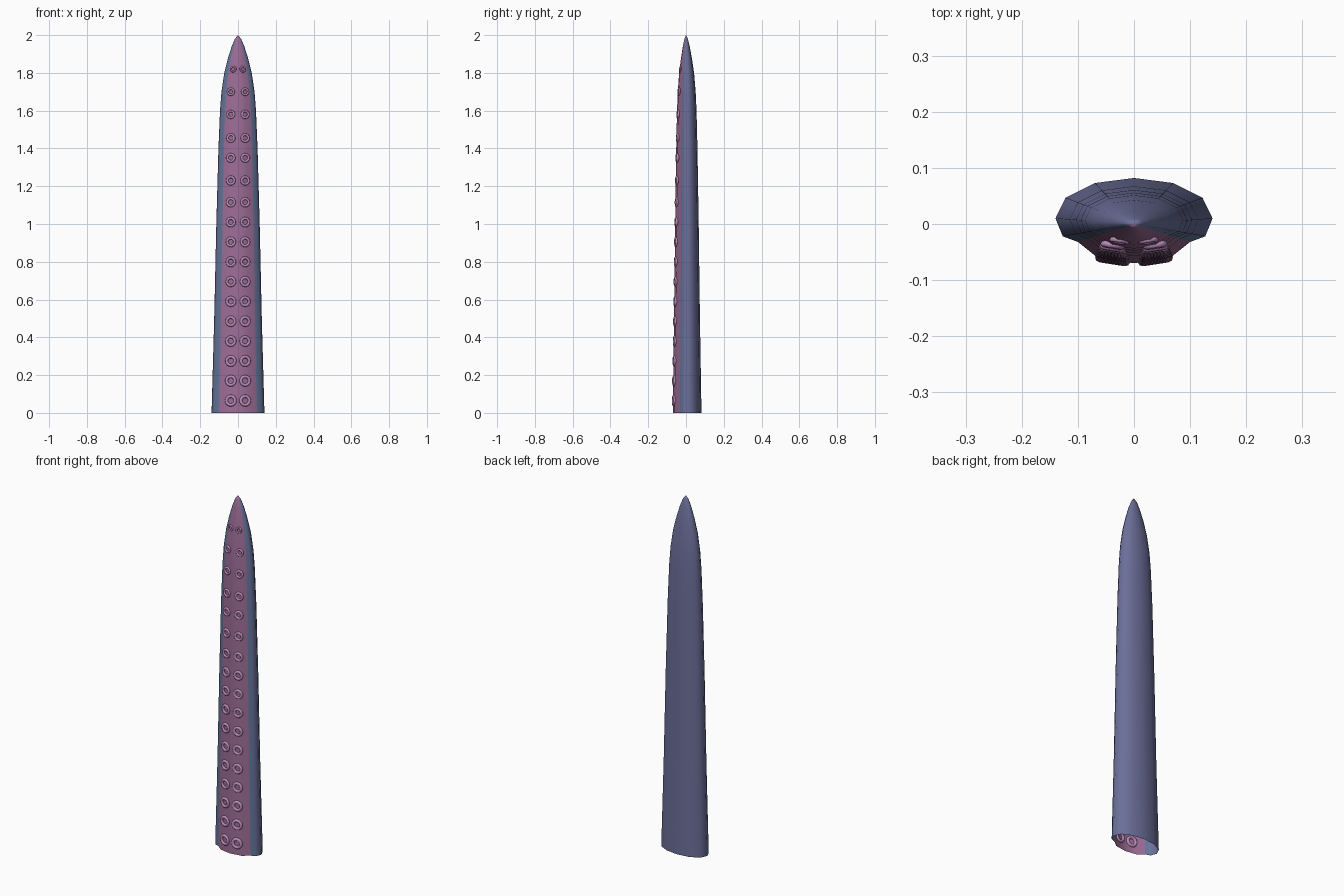
import bpy, bmesh, math
from mathutils import Vector, Matrix

if "Cube" in bpy.data.objects:
    bpy.data.objects.remove(bpy.data.objects["Cube"])


def material(name, rgb):
    m = bpy.data.materials.new(name)
    m.diffuse_color = (*rgb, 1)
    m.use_nodes = True
    m.node_tree.nodes["Principled BSDF"].inputs["Base Color"].default_value = m.diffuse_color
    return m


SKIN = material("slate blue skin", (0.148, 0.160, 0.320))
EDGE = material("steel blue edge", (0.125, 0.185, 0.330))
UNDER = material("mauve underside", (0.340, 0.155, 0.310))
SUCKER = material("pale mauve sucker", (0.500, 0.270, 0.500))

# Half cross-section at the base, front centre to back centre
HALF = [(0, -.070), (.065, -.060), (.100, -.032), (.127, -.022), (.140, .010),
        (.122, .047), (.070, .073), (0, .082)]
SECTION = HALF + [(-x, y) for x, y in HALF[-2:0:-1]]
# Height and scale of each ring
RINGS = [(0, 1), (.5, .9), (1.0, .82), (1.4, .74), (1.6, .68), (1.7, .625),
         (1.8, .52), (1.88, .375), (1.94, .24), (1.98, .12)]


def scale_at(z):
    for (z0, s0), (z1, s1) in zip(RINGS, RINGS[1:]):
        if z <= z1:
            return s0 + (s1 - s0) * (z - z0) / (z1 - z0)
    return RINGS[-1][1]


def finish(bm, name, mats, angle):
    me = bpy.data.meshes.new(name)
    bm.to_mesh(me)
    bm.free()
    ob = bpy.data.objects.new(name, me)
    bpy.context.collection.objects.link(ob)
    for m in mats:
        me.materials.append(m)
    bpy.ops.object.select_all(action='DESELECT')
    ob.select_set(True)
    bpy.context.view_layer.objects.active = ob
    bpy.ops.object.shade_smooth_by_angle(angle=math.radians(angle))
    return ob


# Tapered tentacle, open at the bottom
bm = bmesh.new()
rings = [[bm.verts.new((x * s, y * s, z)) for x, y in SECTION] for z, s in RINGS]
tip = bm.verts.new((0, 0, 2))
n = len(SECTION)
for i in range(n):
    j = (i + 1) % n
    side = min(i, n - 1 - i)          # strip number counted from the front centre
    slot = 2 if side < 2 else 1 if side == 2 else 0
    for a, b in zip(rings, rings[1:]):
        bm.faces.new((a[i], a[j], b[j], b[i])).material_index = slot
    bm.faces.new((rings[-1][i], rings[-1][j], tip)).material_index = slot
finish(bm, "tentacle", [SKIN, EDGE, UNDER], 60)

# Two columns of ring-shaped suckers
bm = bmesh.new()
ROWS = [.065, .17, .275, .38, .485, .59, .695, .80, .905, 1.01, 1.115, 1.23,
        1.35, 1.455, 1.58, 1.70, 1.82]
SEG, TUBE = 16, 8


def sucker(x, z):
    s = scale_at(z)
    slope = .010 / .065
    lean = (scale_at(z + .03) - scale_at(z - .03)) / .06 * .065
    centre = Vector((x, -.070 * s + slope * abs(x), z))
    normal = Vector((slope * math.copysign(1, x), -1, -lean * -1 * -1 + 0)).normalized()
    normal.z = abs(normal.z)
    normal.normalize()
    rot = normal.to_track_quat('Z', 'Y').to_matrix().to_4x4()
    mat = Matrix.Translation(centre) @ rot
    major, minor = .0235 * s ** .8, .0085 * s ** .8
    grid = []
    for i in range(SEG):
        a = math.tau * i / SEG
        loop = []
        for k in range(TUBE):
            t = math.tau * k / TUBE
            r = major + minor * math.cos(t)
            loop.append(bm.verts.new(mat @ Vector((r * math.cos(a), r * math.sin(a), minor * math.sin(t)))))
        grid.append(loop)
    for i in range(SEG):
        p, q = grid[i], grid[(i + 1) % SEG]
        for k in range(TUBE):
            m = (k + 1) % TUBE
            bm.faces.new((p[k], q[k], q[m], p[m]))


for z in ROWS:
    x = .038 if z < 1.75 else .026
    for sign in (-1, 1):
        sucker(sign * x, z)
finish(bm, "suckers", [SUCKER], 60)
